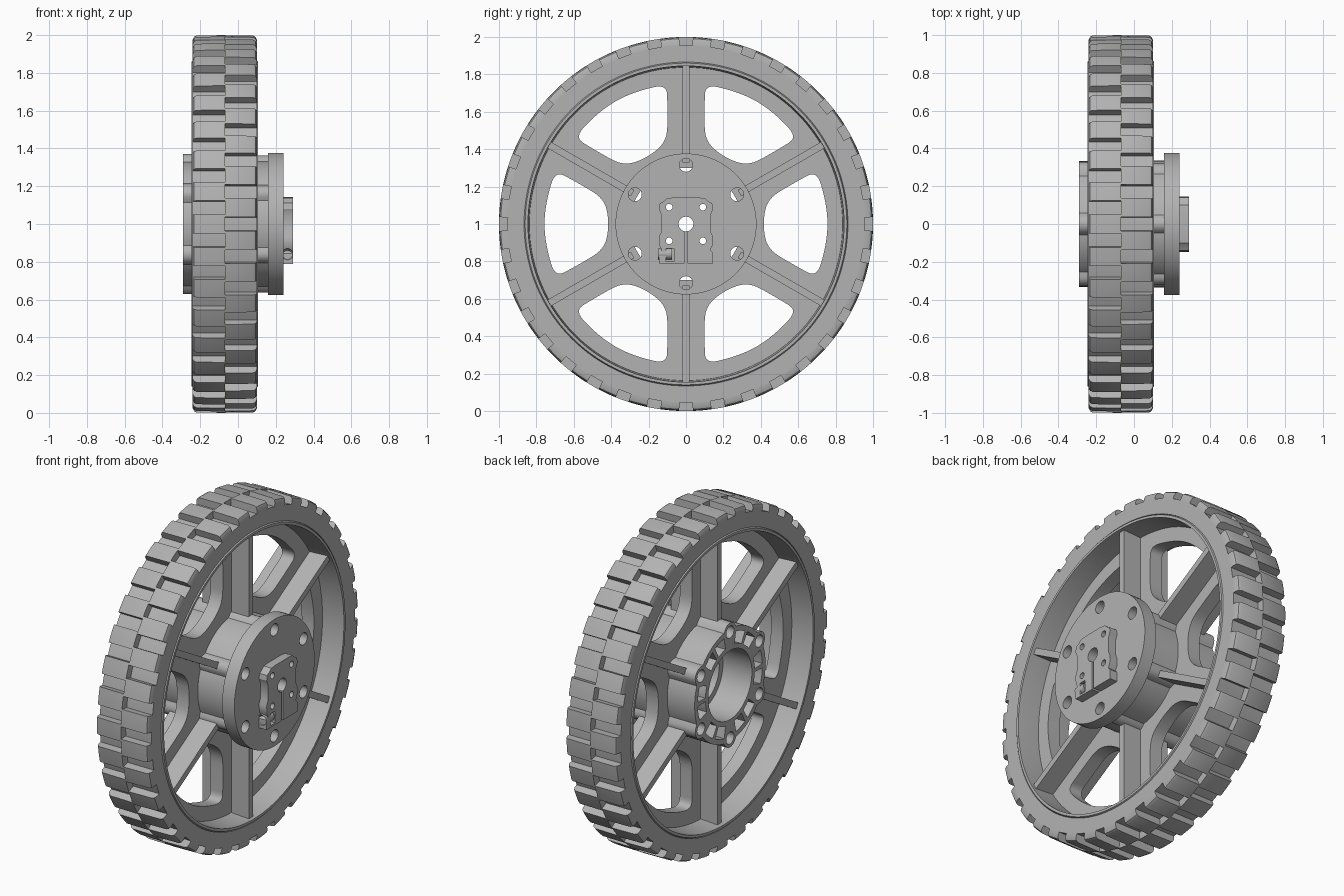
import bpy, bmesh
from math import sin, cos, radians, sqrt
from mathutils import Matrix

cube = bpy.data.objects.get("Cube")
if cube:
    bpy.data.objects.remove(cube)

grey = bpy.data.materials.new("plain grey")
grey.use_nodes = True
grey.diffuse_color = (0.45, 0.45, 0.45, 1)
grey.node_tree.nodes["Principled BSDF"].inputs["Base Color"].default_value = (0.45, 0.45, 0.45, 1)

AXLE = 1.0      # height of the axle
MID = -0.07     # centre plane of the wheel
BOLT_R = 0.315  # radius of the bolt circle


def finish(name, mesh):
    mesh.materials.clear()
    mesh.materials.append(grey)
    mesh.shade_smooth()
    mesh.set_sharp_from_angle(angle=radians(30))
    obj = bpy.data.objects.new(name, mesh)
    bpy.context.collection.objects.link(obj)
    return obj


def from_bmesh(name, bm):
    bmesh.ops.recalc_face_normals(bm, faces=bm.faces)
    mesh = bpy.data.meshes.new(name)
    bm.to_mesh(mesh)
    bm.free()
    return finish(name, mesh)


def sweep(bm, profile, start, end, steps):
    """Turn an (x, radius) profile round the axle, capped unless it closes."""
    full = abs(end - start) >= 360
    rings = []
    for i in range(steps if full else steps + 1):
        a = radians(start + (end - start) * i / steps)
        rings.append([bm.verts.new((x, r * cos(a), AXLE + r * sin(a))) for x, r in profile])
    n = len(profile)
    for i in range(steps):
        p, q = rings[i], rings[(i + 1) % len(rings)]
        for j in range(n):
            bm.faces.new((p[j], p[(j + 1) % n], q[(j + 1) % n], q[j]))
    if not full:
        bm.faces.new(rings[0])
        bm.faces.new(rings[-1])


def lathe(name, profile, steps=96):
    bm = bmesh.new()
    sweep(bm, profile, 0, 360, steps)
    return from_bmesh(name, bm)


def plate(name, loops, x0, x1):
    """Extrude flat (y, z) loops along x; inner loops become holes."""
    curve = bpy.data.curves.new(name, 'CURVE')
    curve.dimensions = '2D'
    curve.fill_mode = 'BOTH'
    curve.extrude = (x1 - x0) / 2
    for pts in loops:
        spline = curve.splines.new('POLY')
        spline.points.add(len(pts) - 1)
        for point, (y, z) in zip(spline.points, pts):
            point.co = (y, z, 0, 1)
        spline.use_cyclic_u = True
    temp = bpy.data.objects.new(name + " outline", curve)
    bpy.context.collection.objects.link(temp)
    deps = bpy.context.evaluated_depsgraph_get()
    mesh = bpy.data.meshes.new_from_object(temp.evaluated_get(deps))
    bpy.data.objects.remove(temp)
    bpy.data.curves.remove(curve)
    turn = Matrix(((0, 0, 1, (x0 + x1) / 2), (1, 0, 0, 0), (0, 1, 0, AXLE), (0, 0, 0, 1)))
    mesh.transform(turn)
    bm = bmesh.new()
    bm.from_mesh(mesh)
    bmesh.ops.remove_doubles(bm, verts=bm.verts, dist=1e-5)
    bpy.data.meshes.remove(mesh)
    return from_bmesh(name, bm)


def polar(r, deg):
    return r * cos(radians(deg)), r * sin(radians(deg))


def arc(r, start, end, n, cy=0, cz=0):
    out = []
    for i in range(n + 1):
        y, z = polar(r, start + (end - start) * i / n)
        out.append((cy + y, cz + z))
    return out


def circle(r, cy=0, cz=0, n=32):
    return arc(r, 0, 360 * (n - 1) / n, n - 1, cy, cz)


def spun(pts, deg):
    c, s = cos(radians(deg)), sin(radians(deg))
    return [(y * c - z * s, y * s + z * c) for y, z in pts]


def six(pts, first=0):
    return [spun(pts, first + 60 * k) for k in range(6)]


def lobed(r, boss):
    """Circle with six round bosses on the bolt circle."""
    pts = []
    for a in range(0, 360, 2):
        off = radians((a - 30 + 30) % 60 - 30)
        off = radians((a % 60) - 30)
        under = boss ** 2 - (BOLT_R * sin(off)) ** 2
        reach = BOLT_R * cos(off) + sqrt(under) if under > 0 else 0
        pts.append(polar(max(r, reach), a))
    return pts


def rounded(corners, radius, n=6):
    """Round each polygon corner with a quadratic curve."""
    pts = []
    for i, (by, bz) in enumerate(corners):
        ends = []
        for oy, oz in (corners[i - 1], corners[(i + 1) % len(corners)]):
            d = sqrt((oy - by) ** 2 + (oz - bz) ** 2)
            t = min(radius / d, 0.48)
            ends.append((by + (oy - by) * t, bz + (oz - bz) * t))
        (ay, az), (cy, cz) = ends
        for k in range(n + 1):
            t = k / n
            u = 1 - t
            pts.append((u * u * ay + 2 * u * t * by + t * t * cy,
                        u * u * az + 2 * u * t * bz + t * t * cz))
    return pts


bolt_holes = six(circle(0.036, BOLT_R, 0, 24), 30)

# Tyre carcass and rim
lathe("tyre", [(-0.24, 0.866), (-0.24, 0.955), (0.10, 0.955), (0.10, 0.866)], 144)
lathe("rim", [(-0.23, 0.868), (-0.245, 0.860), (-0.245, 0.845), (MID, 0.835),
              (0.105, 0.845), (0.105, 0.860), (0.09, 0.868)], 120)

# Two staggered rows of tread blocks
tread = bmesh.new()
for side, shift in ((1, 0), (-1, 5)):
    block = [(MID + side * w, r) for w, r in
             ((0, 0.945), (0, 1.0), (0.15, 0.998), (0.163, 0.991), (0.17, 0.975), (0.17, 0.945))]
    for k in range(36):
        sweep(tread, block, 10 * k + shift + 2.1, 10 * k + shift + 7.9, 3)
from_bmesh("tread_blocks", tread)

# Web with six rounded windows between the spokes
window = rounded([(0.435, 0.135), (0.60, 0.232), (0.70, 0.285), (0.745, 0.13), (0.76, 0),
                  (0.745, -0.13), (0.70, -0.285), (0.60, -0.232), (0.435, -0.135), (0.41, 0)], 0.075)
plate("web", [circle(0.85, n=96), circle(0.30, n=60)] + six(window), MID - 0.04, MID + 0.04)

# Six deep ribs
rib = [(0.33, -0.019), (0.845, -0.019), (0.845, 0.019), (0.33, 0.019)]
plate("spoke_ribs", six(rib, 30), -0.22, 0.085)

# Hub: pocketed open end and solid core
pockets = []
for k in range(6):
    for a in (40.5, 62.5):
        pocket = arc(0.232, a, a + 17, 6) + arc(0.303, a + 17, a, 6)
        pockets.append(spun(pocket, 60 * k))
plate("hub_open_end", [lobed(0.333, 0.055), circle(0.205, n=60)] + bolt_holes + pockets, -0.29, -0.10)
plate("hub_core", [lobed(0.335, 0.047), circle(0.17, n=60)] + bolt_holes, -0.10, 0.16)

# Round mounting flange
screw_holes = [circle(0.018, y, z, 16) for y in (-0.09, 0.09) for z in (-0.09, 0.09)]
plate("flange", [circle(0.377, n=96), circle(0.04)] + bolt_holes + screw_holes, 0.16, 0.24)

# Clamp block with a keyhole slot and a screw pocket
half = [(0.06, 0.142), (0.10, 0.138), (0.118, 0.122), (0.14, 0.11), (0.145, 0.08), (0.132, 0.05),
        (0.132, -0.04), (0.145, -0.07), (0.142, -0.115), (0.13, -0.14), (0.145, -0.155), (0.145, -0.212)]
slot = [(0.007, -0.212)] + arc(0.04, -80, 260, 30) + [(-0.007, -0.212)]
outline = half + slot + [(-y, z) for y, z in reversed(half)]
screw_pocket = [(-0.107, -0.2), (-0.065, -0.2), (-0.065, -0.13), (-0.107, -0.13)]
plate("clamp_block", [outline, screw_pocket] + screw_holes, 0.24, 0.29)

# Clamp screw lying across the block
screw = bmesh.new()
bmesh.ops.create_cone(screw, cap_ends=True, segments=24, radius1=0.03, radius2=0.03, depth=0.075,
                      matrix=Matrix.Translation((0.262, -0.112, 0.84)) @ Matrix.Rotation(radians(90), 4, 'X'))
head = min(screw.faces, key=lambda f: f.calc_center_median().y)
bmesh.ops.inset_region(screw, faces=[head], thickness=0.012)
bmesh.ops.translate(screw, verts=head.verts, vec=(0, 0.02, 0))
from_bmesh("clamp_screw", screw)
